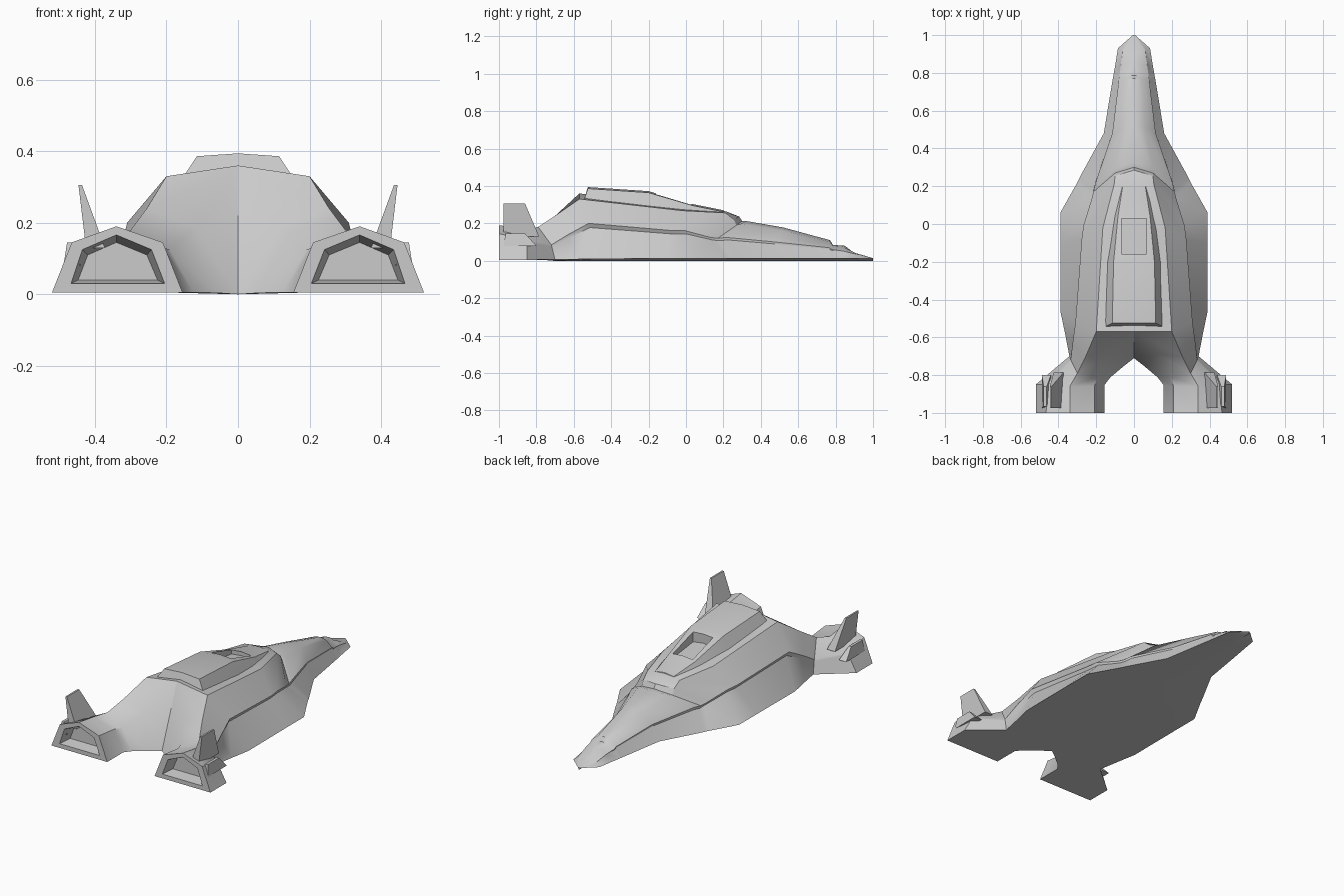
import bpy, bmesh
from math import radians
from mathutils import Vector

if "Cube" in bpy.data.objects:
    bpy.data.objects.remove(bpy.data.objects["Cube"])


def loft(name, rings, mirror=False):
    """Skin closed rings, cap both ends and optionally mirror across x = 0."""
    bm = bmesh.new()
    rows = [[bm.verts.new(p) for p in r] for r in rings]
    n = len(rows[0])
    for a, b in zip(rows, rows[1:]):
        for i in range(n):
            j = (i + 1) % n
            quad = (a[i], a[j], b[j], b[i])
            if any(abs(v.co.x) > 1e-5 for v in quad):
                bm.faces.new(quad)
    bm.faces.new(rows[0][::-1])
    bm.faces.new(rows[-1])
    if mirror:
        dup = bmesh.ops.duplicate(bm, geom=bm.verts[:] + bm.edges[:] + bm.faces[:])["geom"]
        for v in dup:
            if isinstance(v, bmesh.types.BMVert):
                v.co.x *= -1
        bmesh.ops.reverse_faces(bm, faces=[f for f in dup if isinstance(f, bmesh.types.BMFace)])
    bmesh.ops.remove_doubles(bm, verts=bm.verts, dist=0.0005)
    bmesh.ops.recalc_face_normals(bm, faces=bm.faces)
    me = bpy.data.meshes.new(name)
    bm.to_mesh(me)
    bm.free()
    ob = bpy.data.objects.new(name, me)
    bpy.context.collection.objects.link(ob)
    bpy.ops.object.select_all(action='DESELECT')
    ob.select_set(True)
    bpy.context.view_layer.objects.active = ob
    bpy.ops.object.shade_smooth_by_angle(angle=radians(32))
    return ob


def half_ring(a, b, c, d, e, lip=0.0):
    """Keel, top, crest, deck edge, under-lip, outer edge."""
    d, e = Vector(d), Vector(e)
    under = d.lerp(e, 0.12) - Vector((lip, 0, 0))
    return [Vector(a), Vector(b), Vector(c), d, under, e]


# Hull from nose to mid deck: outer edge xy, top yz, crest xyz, deck edge xyz, lip
front = [
    ((.006, 1.0), (1.0, .014), (.003, 1.0, .014), (.005, 1.0, .013), 0),
    ((.085, .93), (.90, .040), (.035, .91, .040), (.06, .92, .032), 0),
    ((.098, .85), (.85, .080), (.035, .84, .075), (.07, .84, .052), .004),
    ((.110, .78), (.785, .085), (.04, .785, .08), (.078, .78, .06), .004),
    ((.113, .765), (.77, .110), (.038, .77, .102), (.08, .765, .07), .004),
    ((.160, .48), (.52, .178), (.06, .51, .162), (.115, .48, .10), .006),
    ((.275, .27), (.325, .212), (.10, .295, .198), (.205, .215, .125), .01),
    ((.29, .24), (.30, .212), (.10, .27, .190), (.215, .17, .120), .01),
    ((.30, .22), (.285, .236), (.10, .255, .222), (.225, .13, .125), .015),
    ((.39, .06), (.215, .264), (.105, .21, .256), (.268, -.01, .162), .022),
    ((.39, -.10), (.0, .285), (.165, -.02, .268), (.277, -.08, .162), .022),
]
rings = [half_ring((0, e[1], .0), (0, *b), c, d, (*e, .012), lip)
         for e, b, c, d, lip in front]

# Sloped tail splitting into the engine pods, then nozzle rim and recess
rings += [
    half_ring((0, -.71, 0), (0, -.57, .36), (.2, -.57, .33), (.31, -.52, .2), (.39, -.46, .01), .022),
    half_ring((.06, -.757, .004), (.12, -.69, .19), (.255, -.70, .24), (.325, -.63, .14), (.365, -.58, .008), .012),
    half_ring((.125, -.812, .005), (.19, -.81, .125), (.30, -.79, .18), (.335, -.72, .085), (.342, -.70, .006)),
    half_ring((.155, -.85, .005), (.21, -.86, .13), (.34, -.86, .17), (.46, -.85, .11), (.52, -.85, .005)),
    half_ring((.155, -1, .005), (.21, -1, .145), (.34, -1, .19), (.465, -1, .145), (.52, -1, .005)),
    half_ring((.205, -1, .03), (.242, -1, .125), (.34, -1, .166), (.435, -1, .125), (.467, -1, .03)),
    half_ring((.225, -.93, .04), (.255, -.93, .11), (.34, -.93, .145), (.42, -.93, .11), (.447, -.93, .04)),
]
loft("hull", rings, mirror=True)

# Raised dorsal block: y at top, y at base, half widths, heights
spine = []
for yt, yb, xt, xb, zt, zb in [
    (-.525, -.545, .115, .155, .386, .325),
    (-.20, -.20, .108, .145, .364, .28),
    (.04, .04, .085, .12, .294, .24),
    (.20, .21, .06, .085, .262, .23),
]:
    spine.append([(-xb, yb, zb), (-xt, yt, zt), (0, yt, zt + .008), (xt, yt, zt), (xb, yb, zb)])
block = loft("dorsal_block", spine)

# Hatch opening through the block, with the hull as its floor
cutter = loft("hatch_cutter", [[(-.065, y, .1), (-.065, y, .6), (.065, y, .6), (.065, y, .1)]
                               for y in (-.16, .03)])
cutter.hide_render = True
cutter.hide_viewport = True
cut = block.modifiers.new("hatch", 'BOOLEAN')
cut.operation = 'DIFFERENCE'
cut.solver = 'EXACT'
cut.object = cutter


def slab(x0, x1, y0, y1, z):
    return [(x0, y0, z), (x1, y0, z), (x1, y1, z), (x0, y1, z)]


for side, label in ((1, "right"), (-1, "left")):
    # Tail fin leaning outward on the pod, and a small rail outside it
    fin = [slab(.372, .425, -.975, -.785, .13), slab(.436, .446, -.975, -.86, .305)]
    rail = [slab(.44, .488, -.975, -.80, .08), slab(.462, .478, -.965, -.86, .145)]
    for part, shape in (("tail_fin", fin), ("pod_rail", rail)):
        loft(f"{part}_{label}", [[(side * x, y, z) for x, y, z in r] for r in shape])
